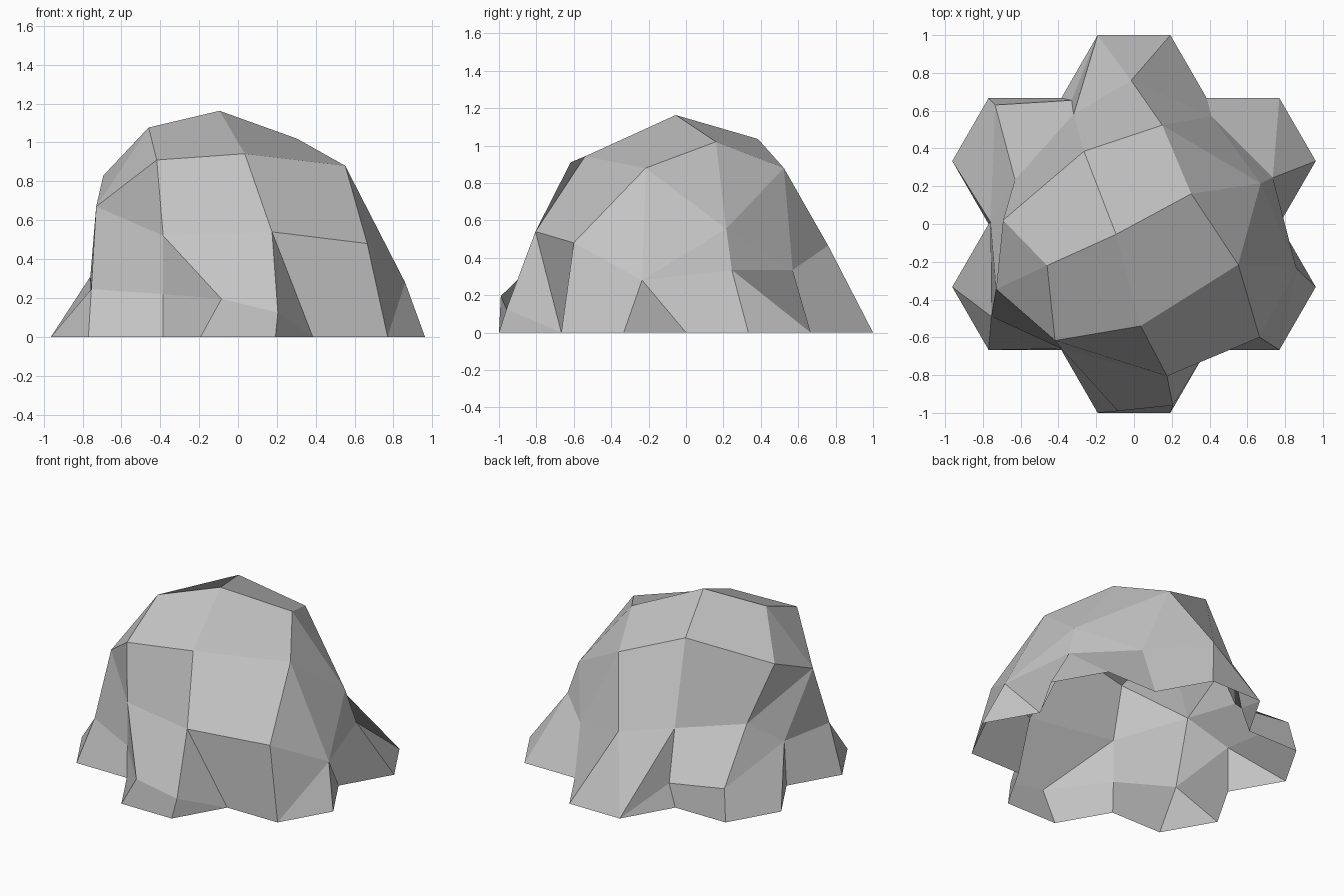
import bpy, bmesh
from math import radians, degrees, atan2, sqrt
from mathutils import Matrix, Vector

cube = bpy.data.objects.get("Cube")
if cube:
    bpy.data.objects.remove(cube, do_unlink=True)

# Stone material
stone = bpy.data.materials.new("stone_grey")
stone.use_nodes = True
stone.diffuse_color = (0.55, 0.55, 0.55, 1)
stone.node_tree.nodes["Principled BSDF"].inputs["Base Color"].default_value = stone.diffuse_color

# Ground rim: outline of six hexagon petals, counterclockwise
SIDE = 1 / (1.5 * sqrt(3))


def polar(radius, angle):
    return Matrix.Rotation(radians(angle), 3, 'Z') @ Vector((radius, 0, 0))


tip_radius = SIDE * sqrt(7)
tip_angle = degrees(atan2(SIDE / 2, 1))
rim = []
for petal in range(6):
    axis = petal * 60 - 90
    rim += [polar(SIDE * 2, axis - 30),
            polar(tip_radius, axis - tip_angle),
            polar(tip_radius, axis + tip_angle)]

# Corners of the boulder above the rim: low skirt, shoulder, crown and peak
corners = {
    "a": (-.385, -.66, .22), "b": (-.085, -.99, .195), "c": (.205, -.96, .125),
    "d": (.86, -.235, .28), "e": (.735, .245, .335), "f": (.41, .57, .335),
    "g": (-.33, .655, .15), "h": (-.735, .63, .21), "i": (-.76, .01, .31),
    "j": (-.755, -.49, .245),
    "k": (-.385, -.66, .52), "l": (.175, -.805, .54), "m": (.665, -.6, .48),
    "n": (.67, .215, .555), "o": (-.015, .76, .465), "p": (-.32, .58, .5),
    "q": (-.63, .235, .48), "r": (-.73, -.345, .67),
    "A": (-.418, -.617, .91), "B": (.035, -.54, .942), "C": (.552, -.215, .88),
    "D": (.303, .16, 1.02), "E": (.15, .523, .88), "F": (-.265, .385, 1.035),
    "G": (-.693, .02, .83), "H": (-.46, -.22, 1.077),
    "peak": (-.095, -.055, 1.163),
}

bm = bmesh.new()
verts = {name: bm.verts.new(point) for name, point in corners.items()}
rim_verts = [bm.verts.new(point) for point in rim]


def tier(pattern):
    """One corner per rim position; a dot stays on the rim."""
    return [rim_verts[i] if key == "." else verts[key]
            for i, key in enumerate(pattern)]


def face(loop):
    """Make a facet, collapsing repeated corners."""
    loop = list(dict.fromkeys(loop))
    if len(loop) > 2:
        bm.faces.new(loop)


tiers = [rim_verts,
         tier("abc..ddeefo.ghiijj"),
         tier("kkllmdnnnfoppqqrrr"),
         tier("AABBCCCDEEEFFGGGHA")]
folded_back = {(0, 13), (1, 1), (2, 1)}  # facets that fold the other way

# Facets between neighbouring tiers
for level, (low, high) in enumerate(zip(tiers, tiers[1:])):
    for i in range(len(rim)):
        n = (i + 1) % len(rim)
        loop = [low[i], low[n], high[n], high[i]]
        if (level, i) in folded_back:
            loop = loop[1:] + loop[:1]
        face(loop)

# Four cap facets around the peak
crown = [verts[key] for key in "ABCDEFGH"]
for i in range(0, len(crown), 2):
    face((crown[i - 1], crown[i], crown[i + 1], verts["peak"]))

mesh = bpy.data.meshes.new("boulder")
bm.to_mesh(mesh)
bm.free()
mesh.materials.append(stone)
bpy.context.collection.objects.link(bpy.data.objects.new("boulder", mesh))
